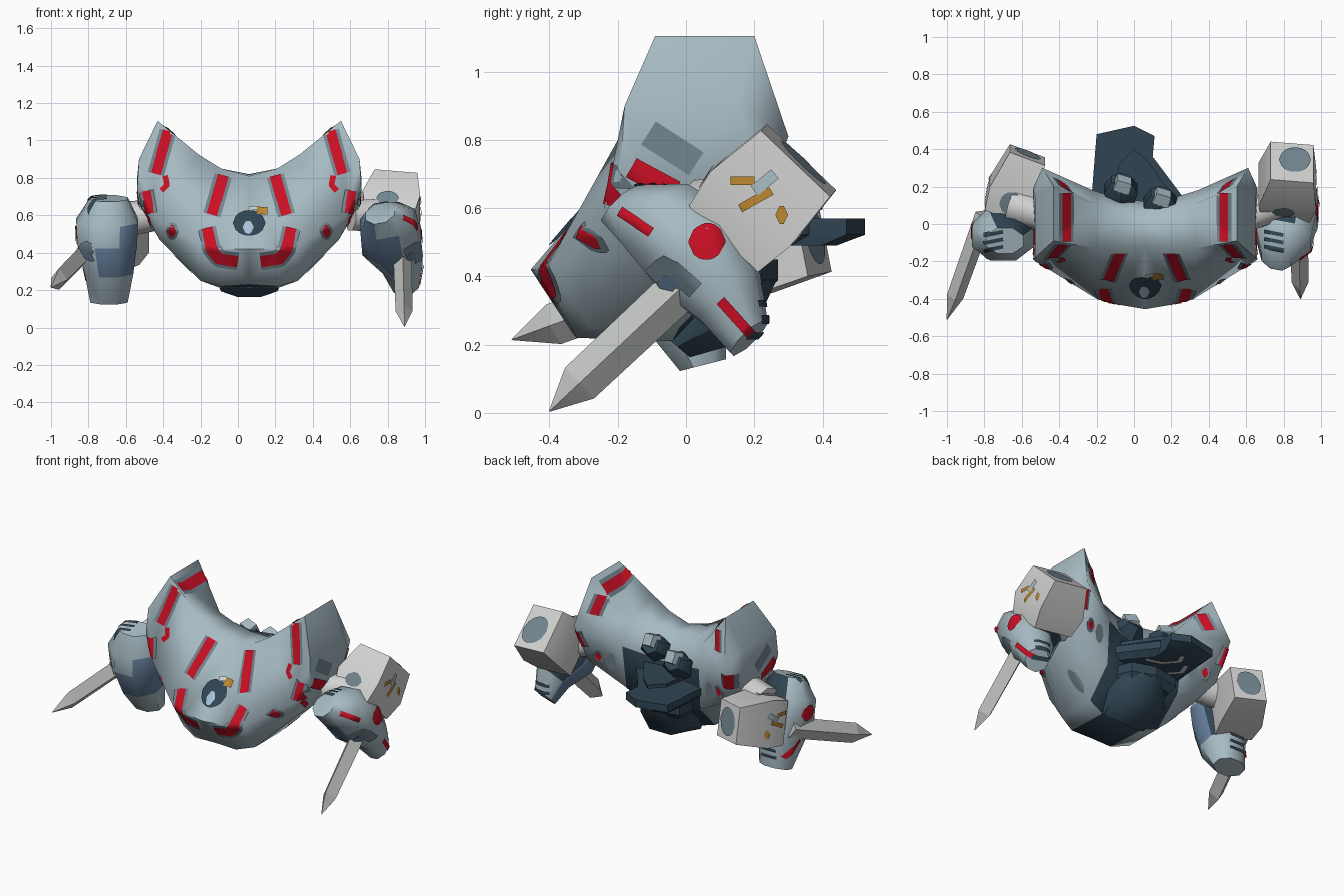
import bpy, bmesh
from math import cos, sin, pi, sqrt, ceil
from mathutils import Vector
from mathutils.bvhtree import BVHTree

cube = bpy.data.objects.get("Cube")
if cube:
    bpy.data.objects.remove(cube, do_unlink=True)


def material(name, r, g, b):
    m = bpy.data.materials.new(name)
    m.use_nodes = True
    m.diffuse_color = (r, g, b, 1)
    m.node_tree.nodes["Principled BSDF"].inputs["Base Color"].default_value = (r, g, b, 1)
    return m


SHELL = material("pale blue shell", .39, .50, .55)
SHADE = material("blue grey trim", .17, .24, .28)
RED = material("red paint", .60, .005, .018)
DARK = material("dark navy", .030, .060, .088)
WHITE = material("off white", .64, .65, .64)
BLADE = material("blade grey", .53, .55, .53)
STEEL = material("steel blue", .13, .21, .33)
ORANGE = material("orange paint", .50, .24, .03)
PALE = material("pale lens blue", .40, .55, .70)
CX = .06  # middle of the body


def finish(name, bm, mats, angle=.9):
    mesh = bpy.data.meshes.new(name)
    bm.to_mesh(mesh)
    bm.free()
    for m in mats:
        mesh.materials.append(m)
    ob = bpy.data.objects.new(name, mesh)
    bpy.context.collection.objects.link(ob)
    bpy.ops.object.select_all(action='DESELECT')
    ob.select_set(True)
    bpy.context.view_layer.objects.active = ob
    bpy.ops.object.shade_smooth_by_angle(angle=angle)
    return ob


def loft(name, rings, mats, rule=None, angle=.9):
    """Skin a list of equal rings, close both ends, colour faces by rule."""
    bm = bmesh.new()
    rows = [[bm.verts.new(p) for p in ring] for ring in rings]
    n = len(rows[0])
    for a, b in zip(rows, rows[1:]):
        for i in range(n):
            j = (i + 1) % n
            bm.faces.new((a[i], a[j], b[j], b[i]))
    bm.faces.new(rows[0])
    bm.faces.new(rows[-1])
    bmesh.ops.recalc_face_normals(bm, faces=bm.faces)
    bm.normal_update()
    if rule:
        for f in bm.faces:
            f.material_index = rule(f.calc_center_median(), f.normal)
    bmesh.ops.triangulate(bm, faces=bm.faces)
    return finish(name, bm, mats, angle)


def limb(name, stations, mats, sides=8, turn=.5, rule=None, angle=.9):
    """Loft of polygon sections; a station is centre, half width, half depth."""
    axis = (Vector(stations[-1][0]) - Vector(stations[0][0])).normalized()
    side = Vector((1, 0, 0))
    side = (side - axis * side.dot(axis)).normalized()
    other = axis.cross(side)
    grow = 1 / cos(turn * 2 * pi / sides)
    angles = [(i + turn) * 2 * pi / sides for i in range(sides)]
    rings = [[Vector(c) + side * (w * grow * cos(a)) + other * (d * grow * sin(a)) for a in angles]
             for c, w, d in stations]
    return loft(name, rings, mats, rule, angle)


# each projection maps plane coordinates to a ray start, and gives the ray direction
RAYS = {
    "front": (lambda a, b: (a, -3, b), Vector((0, 1, 0))),
    "back": (lambda a, b: (a, 3, b), Vector((0, -1, 0))),
    "top": (lambda a, b: (a, b, 3), Vector((0, 0, -1))),
    "under": (lambda a, b: (a, b, -3), Vector((0, 0, 1))),
    "left": (lambda a, b: (3, a, b), Vector((-1, 0, 0))),
    "right": (lambda a, b: (-3, a, b), Vector((1, 0, 0))),
}


def paint(name, target, way, pts, width, mat, lift=.007, oval=False):
    """Thin plate laid on the target along a flat path."""
    mesh = target.data
    tree = BVHTree.FromPolygons([v.co for v in mesh.vertices], [p.vertices[:] for p in mesh.polygons])
    start, ray = RAYS[way]
    pts = [Vector(p) for p in pts]
    path = []
    for a, b in zip(pts, pts[1:]):
        n = max(3, ceil((b - a).length / .015))
        path += [a.lerp(b, i / n) for i in range(n)]
    path.append(pts[-1])
    last = len(path) - 1
    bm = bmesh.new()
    rows = []
    for i, p in enumerate(path):
        tan = (path[min(i + 1, last)] - path[max(i - 1, 0)]).normalized()
        half = width / 2
        if oval:
            half *= max(.05, sqrt(max(0, 1 - (2 * i / last - 1) ** 2)))
        row = []
        for k in range(-2, 3):
            q = p + Vector((-tan.y, tan.x)) * (half * k / 2)
            hit, normal, _, _ = tree.ray_cast(Vector(start(q.x, q.y)), ray)
            if hit is not None:
                normal = -normal if normal.dot(ray) > 0 else normal
                hit = bm.verts.new(hit + normal * lift)
            row.append(hit)
        rows.append(row)
    for a, b in zip(rows, rows[1:]):
        for k in range(4):
            quad = (a[k], a[k + 1], b[k + 1], b[k])
            if None in quad or max((v.co - quad[0].co).length for v in quad) > .08:
                continue
            f = bm.faces.new(quad)
            f.normal_update()
            if f.normal.dot(ray) > 0:
                f.normal_flip()
    return finish(name, bm, [mat], 1.3)


def dot(name, target, way, a, b, ra, rb, mat, lift=.007):
    paint(name, target, way, [(a - ra, b), (a + ra, b)], rb * 2, mat, lift, True)


def trimmed(name, target, way, pts, width, mat=RED):
    paint(name + "_trim", target, way, pts, width + .035, SHADE, .004)
    paint(name, target, way, pts, width, mat)


# body shell: half sections from the middle out to the shoulder, then mirrored
half = [
    [(0, -.12, .81), (0, .06, .82), (0, .12, .65), (0, .12, .38), (0, -.04, .21), (0, -.33, .23), (0, -.455, .42)],
    [(.15, -.13, .85), (.15, .08, .83), (.15, .14, .67), (.15, .13, .38), (.15, -.04, .21), (.15, -.32, .22), (.15, -.43, .42)],
    [(.27, -.13, .925), (.27, .11, .85), (.28, .18, .7), (.27, .15, .42), (.26, -.02, .25), (.26, -.28, .25), (.26, -.40, .44)],
    [(.49, -.09, 1.105), (.49, .2, 1.105), (.55, .3, .81), (.52, .2, .56), (.48, 0, .47), (.48, -.15, .47), (.52, -.24, .6)],
    [(.59, -.18, .9), (.59, .15, .9), (.6, .19, .8), (.6, .15, .7), (.59, 0, .66), (.59, -.12, .67), (.6, -.19, .74)],
]
rings = [[(CX - x, y, z) for x, y, z in r] for r in reversed(half[1:])]
rings += [[(CX + x, y, z) for x, y, z in r] for r in half]
body = loft("body_shell", rings, [SHELL, DARK],
            lambda c, n: int(c.z < .6 and (abs(c.x - CX) < .25 and n.y > .2 or abs(c.x - CX) < .15 and n.z < -.7)), 1.25)

# painted marks on the shell, both sides
for s, tag in ((1, "left"), (-1, "right")):
    def at(*pts):
        return [(CX + s * u, v) for u, v in pts]
    trimmed(tag + "_horn_stripe", body, "front", at((.435, 1.05), (.5, .82)), .055)
    trimmed(tag + "_rim_stripe", body, "top", at((.425, .165), (.425, -.095)), .045)
    trimmed(tag + "_rear_horn_stripe", body, "back", at((.425, 1.0), (.455, .88)), .05)
    trimmed(tag + "_chest_bar", body, "front", at((.14, .81), (.2, .6)), .06)
    trimmed(tag + "_jaw_hook", body, "front", at((.225, .53), (.2, .42), (.16, .37), (.06, .355)), .06)
    trimmed(tag + "_cheek_bar", body, "front", at((.55, .73), (.53, .61)), .04)
    paint(tag + "_cheek_fleck", body, "front", at((.45, .81), (.44, .76), (.47, .73)), .03, RED)
    for way, u, z in (("front", .41, .515), ("back", .44, .6)):
        dot(tag + "_cheek_spot_trim", body, way, CX + s * u, z, .035, .045, SHADE, .004)
        dot(tag + "_cheek_spot", body, way, CX + s * u, z, .022, .032, RED)
    paint(tag + "_shoulder_patch", body, tag, [(-.11, .82), (.03, .73)], .08, SHADE, .004)
    paint(tag + "_shoulder_bar", body, tag, [(-.16, .72), (-.03, .65)], .06, RED)
    paint(tag + "_side_bar", body, tag, [(-.19, .6), (-.11, .53)], .03, RED)
    # the rear repeats the cheek bar, with grey patches below
    trimmed(tag + "_rear_cheek_bar", body, "back", at((.55, .77), (.53, .66)), .045)
    dot(tag + "_rear_patch", body, "back", CX + s * .36, .58, .035, .06, SHADE, .004)
    dot(tag + "_belly_patch", body, "under", CX + s * .36, -.03, .06, .03, SHADE, .004)

# eye
dot("eye_socket", body, "front", CX, .555, .085, .068, DARK)
dot("eye_lens", body, "front", CX - .005, .53, .028, .035, PALE, .009)
paint("eye_mark", body, "front", [(.1, .62), (.16, .62)], .04, ORANGE, .009)
paint("eye_glint", body, "front", [(.06, .63), (.1, .635)], .02, WHITE, .009)

# undercarriage and rear plates
limb("undercarriage", [((CX, .16, .46), .14, .13), ((CX, .07, .31), .19, .15), ((CX, -.05, .215), .15, .08)], [DARK])


def rear_plate(name, outline, z, drop):
    cx = sum(p[0] for p in outline) / len(outline)
    top = [(x, y, z) for x, y in outline]
    rim = [(x, y, z - drop * .6) for x, y in outline]
    low = [(cx + (x - cx) * .85, .1 + (y - .1) * .8, z - drop) for x, y in outline]
    return loft(name, [top, rim, low], [DARK], angle=.5)


tail = rear_plate("tail_plate", [(-.23, .1), (-.2, .48), (0, .525), (.11, .47), (.1, .36), (.28, .12)], .57, .08)
rear_plate("upper_tail_plate", [(-.12, .08), (-.08, .32), (0, .4), (.08, .33), (.24, .1)], .62, .04)
rear_plate("lower_tail_plate", [(-.16, .08), (-.12, .24), (.06, .27), (.2, .22), (.26, .08)], .45, .1)
paint("tail_streak", tail, "under", [(.12, .25), (.02, .28), (-.05, .36), (-.02, .42)], .03, WHITE)
paint("tail_streak", tail, "under", [(-.08, .2), (-.14, .27), (-.11, .35)], .03, WHITE)
for x, y, z in ((-.07, .19, .7), (.14, .12, .73)):
    limb("rear_knob", [((x, y - .06, z - .05), .07, .07), ((x, y, z), .09, .07), ((x, y + .05, z + .03), .05, .05)], [DARK], 6)
    limb("rear_knob_cap", [((x, y, z + .03), .045, .045), ((x + .02, y + .05, z + .06), .04, .035)], [SHELL], 4)

# shoulders and boxy elbows
limb("left_shoulder", [((.6, .04, .6), .08, .08), ((.8, .12, .6), .09, .09)], [WHITE])
limb("right_shoulder", [((-.46, .04, .6), .08, .08), ((-.66, .1, .57), .09, .09)], [WHITE])
left_elbow = limb("left_elbow", [((.81, .12, .52), .13, .14), ((.82, .2, .61), .155, .16),
                                 ((.845, .33, .74), .115, .14)], [WHITE], 4)
right_elbow = limb("right_elbow", [((-.69, .06, .46), .115, .14), ((-.65, .18, .49), .13, .15),
                                   ((-.57, .37, .52), .1, .115)], [WHITE], 4)
dot("left_elbow_end", left_elbow, "top", .86, .34, .085, .065, SHADE)
dot("left_elbow_spot", left_elbow, "front", .8, .69, .06, .035, SHADE)
dot("right_elbow_end", right_elbow, "back", -.57, .52, .07, .085, SHADE)
dot("right_elbow_spot", right_elbow, "top", -.66, .11, .06, .06, SHADE)
for elbow, way, y, z in ((left_elbow, "left", .16, .68), (right_elbow, "right", .13, .54)):
    paint("elbow_dash", elbow, way, [(y - .03, z), (y + .04, z)], .025, ORANGE)
    paint("elbow_slash", elbow, way, [(y, z - .08), (y + .09, z - .03)], .025, ORANGE)
    dot("elbow_dot", elbow, way, y + .12, z - .1, .018, .028, ORANGE)
    paint("elbow_flash", elbow, way, [(y + .04, z - .03), (y + .1, z + .02)], .035, SHELL, .009)


def arm_rule(s):
    """Dark behind the elbow, steel on the lower front and inner side."""
    def rule(c, n):
        out = s * n.x
        if n.y > .2 and c.z > .38 and out < .5:
            return 2
        front = n.y < -.3 and out < .3 and .25 < c.z < .46
        return int(front or (out < -.6 and .25 < c.z < .62))
    return rule


# forearms with blades
ARM = [SHELL, STEEL, DARK]
left_arm = limb("left_forearm", [((.76, -.19, .61), .08, .075), ((.8, -.08, .57), .15, .13), ((.82, .05, .46), .16, .16),
                                 ((.88, .13, .34), .11, .11), ((.9, .185, .22), .07, .07)], ARM, rule=arm_rule(1))
right_arm = limb("right_forearm", [((-.69, -.09, .69), .1, .07), ((-.7, -.07, .57), .165, .13), ((-.7, -.05, .46), .16, .15),
                                   ((-.69, -.01, .3), .13, .13), ((-.69, .05, .14), .1, .07)], ARM, rule=arm_rule(-1))


def blade(name, base, tip):
    base, tip = Vector(base), Vector(tip)
    limb(name, [(base, .05, .065), (base.lerp(tip, .78), .045, .062), (tip, .002, .002)], [BLADE], 4, 0, angle=.2)


blade("left_blade", (.88, .0, .38), (.89, -.4, .005))
blade("right_blade", (-.8, .05, .42), (-1, -.51, .215))

# forearm paint
for arm, way, y, z, s, x in ((left_arm, "left", .06, .5, 1, .89), (right_arm, "right", -.04, .5, -1, .69)):
    dot("forearm_disc", arm, way, y, z, .052, .052, RED)
    paint("forearm_wrist_bar", arm, way, [(y + .04, z - .17), (y + .13, z - .27)], .03, RED)
    paint("forearm_top_bar", arm, way, [(y - .25, z + .09), (y - .16, z + .03)], .025, RED)
    paint("blade_mount", arm, way, [(y - .17, z - .11), (y - .12, z - .06), (y - .03, z - .14)], .05, SHADE)
    dot("blade_socket", arm, way, y - .11, z - .12, .03, .025, STEEL, .009)
    for k in range(3):
        paint("forearm_slat", arm, "top", [(s * .7, -.04 - k * .04), (s * .8, -.06 - k * .04)], .02, DARK)
        paint("rear_slat", arm, "back", [(s * (x - .05), .32 - k * .045), (s * (x + .05), .32 - k * .045)], .02, DARK)
